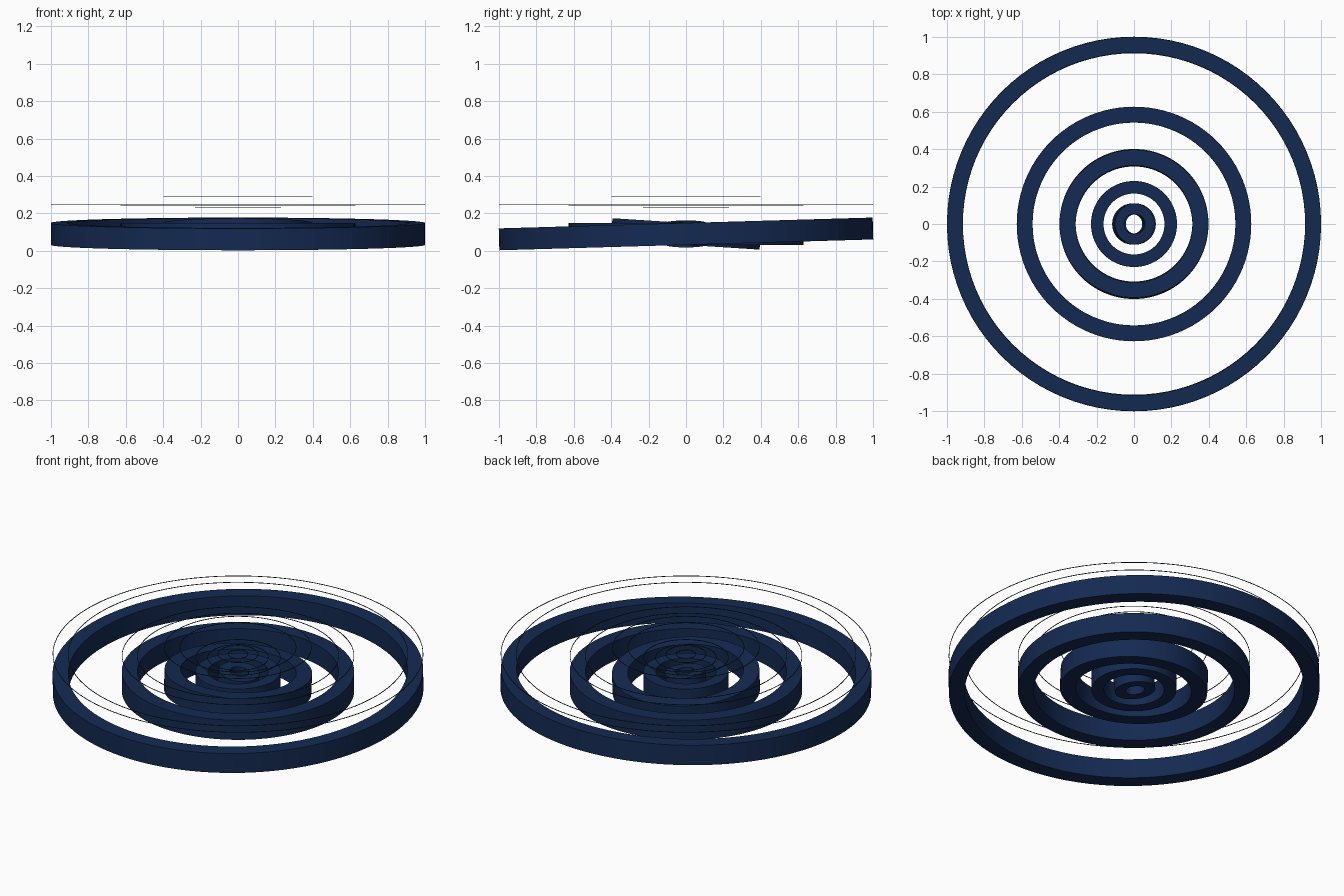
import bpy, bmesh, math
from mathutils import Matrix

if "Cube" in bpy.data.objects:
    bpy.data.objects.remove(bpy.data.objects["Cube"])


def material(name, color):
    m = bpy.data.materials.new(name)
    m.diffuse_color = color
    m.use_nodes = True
    m.node_tree.nodes["Principled BSDF"].inputs["Base Color"].default_value = m.diffuse_color
    return m


NAVY = material("navy", (0.007, 0.023, 0.085, 1))
LINE = material("dark_line", (0.01, 0.025, 0.03, 1))
SEG = 96


def revolve(name, profiles, mat, z, tilt_x=0.0, tilt_y=0.0):
    """Spin closed (radius, z) profiles around the vertical axis."""
    bm = bmesh.new()
    for profile in profiles:
        loops = []
        for i in range(SEG):
            a = 2 * math.pi * i / SEG
            loops.append([bm.verts.new((r * math.cos(a), r * math.sin(a), h))
                          for r, h in profile])
        n = len(profile)
        for i in range(SEG):
            p, q = loops[i], loops[(i + 1) % SEG]
            for k in range(n):
                bm.faces.new((p[k], q[k], q[(k + 1) % n], p[(k + 1) % n]))
    bmesh.ops.recalc_face_normals(bm, faces=bm.faces)
    mesh = bpy.data.meshes.new(name)
    bm.to_mesh(mesh)
    bm.free()
    mesh.materials.append(mat)
    ob = bpy.data.objects.new(name, mesh)
    ob.matrix_world = (Matrix.Translation((0, 0, z))
                       @ Matrix.Rotation(tilt_x, 4, 'X')
                       @ Matrix.Rotation(tilt_y, 4, 'Y'))
    bpy.context.collection.objects.link(ob)
    bpy.context.view_layer.objects.active = ob
    ob.select_set(True)
    bpy.ops.object.shade_smooth_by_angle(angle=math.radians(30))
    ob.select_set(False)


# outer radius, inner radius, tilt about x, tilt about y, height of outline
RINGS = [
    (1.00, 0.915, 0.029, 0.0, 0.25),
    (0.627, 0.542, 0.0, 0.0, 0.24),
    (0.398, 0.312, -0.064, 0.0, 0.29),
    (0.23, 0.163, 0.0, 0.0, 0.23),
    (0.11, 0.052, 0.0, 0.13, 0.25),
]
H = 0.0585   # half height of the rings
T = 0.0015   # half thickness of the outlines

for i, (ro, ri, tx, ty, zl) in enumerate(RINGS, 1):
    # solid tilted ring
    revolve(f"ring_{i}", [[(ri, -H), (ro, -H), (ro, H), (ri, H)]],
            NAVY, 0.0905, tx, ty)
    # hair-thin outlines floating above its two edges
    revolve(f"outline_{i}",
            [[(r - T, -T), (r + T, -T), (r + T, T), (r - T, T)]
             for r in (ro - T, ri + T)], LINE, zl)
